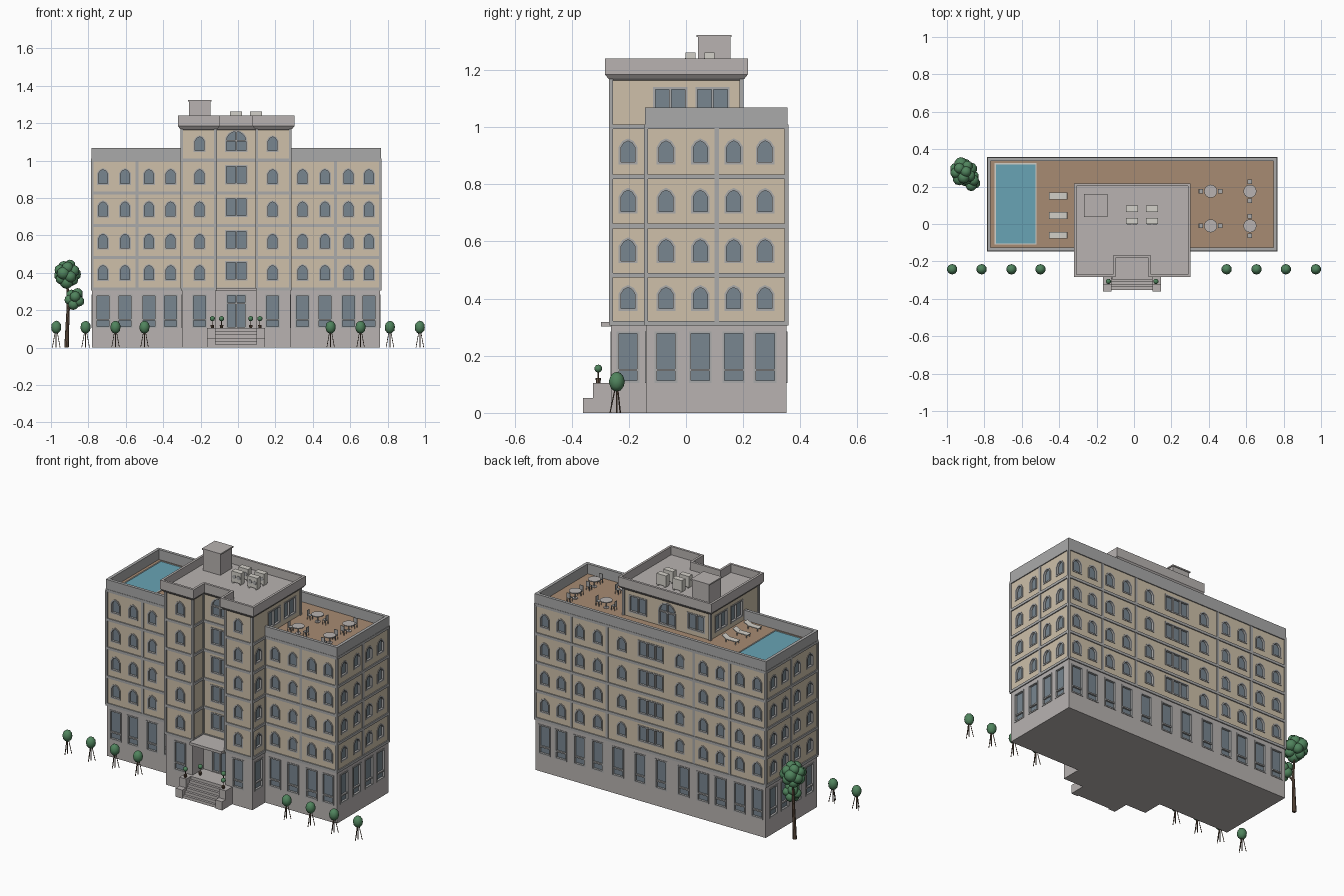
import bpy, bmesh, math, random
from mathutils import Vector, Matrix

if "Cube" in bpy.data.objects:
    bpy.data.objects.remove(bpy.data.objects["Cube"])

random.seed(4)


def mat(name, c):
    m = bpy.data.materials.new(name)
    m.diffuse_color = (*c, 1)
    m.use_nodes = True
    m.node_tree.nodes["Principled BSDF"].inputs["Base Color"].default_value = m.diffuse_color
    return m


CREAM = mat("cream", (0.62, 0.53, 0.40))
GLASS = mat("glass", (0.19, 0.24, 0.28))
DECK = mat("deck", (0.39, 0.26, 0.17))
WATER = mat("water", (0.14, 0.37, 0.46))
LEAF = mat("leaf", (0.08, 0.23, 0.11))
BARK = mat("bark", (0.14, 0.09, 0.06))
STONE = mat("stone", (0.48, 0.45, 0.44))
TRIM = mat("trim", (0.40, 0.40, 0.40))
PALE = mat("pale", (0.65, 0.63, 0.58))


def offset(pts, d):
    out = []
    for i, p in enumerate(pts):
        a = Vector(p) - Vector(pts[i - 1])
        b = Vector(pts[(i + 1) % len(pts)]) - Vector(p)
        n1, n2 = Vector((a.y, -a.x)).normalized(), Vector((b.y, -b.x)).normalized()
        out.append(Vector(p) + (n1 + n2) * d / (1 + n1.dot(n2)))
    return out


class Part:
    def __init__(self):
        self.bm = bmesh.new()

    def loft(self, pts, rings, wrap=False, cap=True, M=Matrix()):
        n = len(pts)
        R = [[self.bm.verts.new(M @ Vector((p.x, p.y, z))) for p in offset(pts, d)] for d, z in rings]
        pairs = list(zip(R, R[1:])) + ([(R[-1], R[0])] if wrap else [])
        for a, b in pairs:
            for i in range(n):
                j = (i + 1) % n
                self.bm.faces.new((a[i], a[j], b[j], b[i]))
        if cap and not wrap:
            self.bm.faces.new(R[0][::-1])
            self.bm.faces.new(R[-1])
        return self

    def box(self, x0, x1, y0, y1, z0, z1, M=Matrix()):
        return self.loft([(x0, y0), (x1, y0), (x1, y1), (x0, y1)], [(0, z0), (0, z1)], M=M)

    def rod(self, a, b, r0, r1=None, n=6):
        a, b = Vector(a), Vector(b)
        M = Matrix.Translation((a + b) / 2) @ (b - a).to_track_quat('Z', 'Y').to_matrix().to_4x4()
        bmesh.ops.create_cone(self.bm, cap_ends=True, segments=n, radius1=r0,
                              radius2=r0 if r1 is None else r1, depth=(b - a).length, matrix=M)
        return self

    def ball(self, c, r, sz=1.0):
        M = Matrix.Translation(c) @ Matrix.Diagonal((1, 1, sz, 1))
        k = bmesh.ops.create_icosphere(self.bm, subdivisions=2, radius=r, matrix=M)
        for v in k['verts']:
            for f in v.link_faces:
                f.smooth = True
        return self

    def done(self, name, m=None):
        bmesh.ops.recalc_face_normals(self.bm, faces=self.bm.faces)
        me = bpy.data.meshes.new(name)
        self.bm.to_mesh(me)
        self.bm.free()
        if m:
            me.materials.append(m)
        ob = bpy.data.objects.new(name, me)
        bpy.context.collection.objects.link(ob)
        return ob


# footprints
FRONT = [(-.30, -.262), (-.12, -.262), (-.12, -.16), (.10, -.16), (.10, -.262), (.28, -.262)]
MAIN = [(-.78, -.14), (-.30, -.14)] + FRONT + [(.28, -.14), (.76, -.14), (.76, .352), (-.78, .352)]
TOWER = FRONT + [(.28, .195), (-.30, .195)]
RECT = [(-.78, -.14), (.76, -.14), (.76, .352), (-.78, .352)]

# walls
walls = [Part().loft(MAIN, [(0, 0), (0, .315)]).done("ground_floor_walls", STONE),
         Part().loft(MAIN, [(0, .315), (0, 1.003)]).done("upper_walls", CREAM),
         Part().loft(TOWER, [(0, 1.003), (0, 1.17)]).done("tower_top_walls", CREAM)]

# windows: cutter, glass and frame share one profile
cut, glass, frame = Part(), Part(), Part()


def window(x, y, ang, z, w, h, kind="arch", panes=1, sill=0):
    M = Matrix.Translation((x, y, z)) @ Matrix.Rotation(ang, 4, 'Z') @ Matrix.Rotation(math.pi / 2, 4, 'X')
    a = w / 2
    if kind == "arch":
        p = [(-a, 0), (a, 0), (a, h * .68), (a * .6, h * .9), (0, h), (-a * .6, h * .9), (-a, h * .68)]
    elif kind == "round":
        p = [(-a, 0), (a, 0)] + [(a * math.cos(t * math.pi / 8), h - a + a * math.sin(t * math.pi / 8)) for t in range(9)]
    else:
        p = [(-a, 0), (a, 0), (a, h), (-a, h)]
    cut.loft(p, [(0, -.014), (0, .02)], M=M)
    glass.loft(p, [(-.001, -.0135), (-.001, -.010)], M=M)
    frame.loft(p, [(.005, -.001), (.005, .003), (-.003, .003), (-.003, -.012)], cap=False, M=M)
    for i in range(1, panes):
        u = -a + w * i / panes
        frame.box(u - .004, u + .004, 0, h * .98, -.012, .001, M=M)
    if sill:
        frame.box(-a, a, sill - .004, sill + .004, -.012, 0, M=M)


F, B, RT, LF = 0, math.pi, math.pi / 2, -math.pi / 2
WING = [-.722, -.604, -.476, -.36, .345, .465, .59, .70]
LEVELS = [.315, .482, .655, .828]
SPOTS = [(x, -.14, F) for x in WING] + [(x, .352, B) for x in WING] + [(x, -.262, F) for x in (-.205, .185)]
SIDES = [(x, y, a) for x, a in ((.76, RT), (-.78, LF)) for y in (-.07, .05, .167, .277)]
SIDES += [(.28, -.203, RT), (-.30, -.203, LF)]
BACK = [(x, .352, B) for x in (-.205, .185)]
for x, y, a in SPOTS + SIDES + [(x, .352, B) for x in (-.23, -.08, .06, .21)]:
    window(x, y, a, .11, .07, .17, "rect", sill=.04)
for L in LEVELS:
    for x, y, a in SPOTS + SIDES + BACK:
        window(x, y, a, L + .047, .055, .08)
    window(-.01, -.16, F, L + .048, .11, .095, "rect", 2)
    window(-.01, .352, B, L + .048, .16, .09, "rect", 3)
for x in (-.205, .185):
    window(x, -.262, F, 1.05, .055, .08)
    window(x, .195, B, 1.04, .11, .095, "rect", 2)
for y in (-.055, .093):
    window(.28, y, RT, 1.04, .11, .095, "rect", 2)
    window(-.30, y, LF, 1.04, .11, .095, "rect", 2)
window(-.01, -.16, F, 1.05, .11, .108, "round", 2, .055)
window(-.01, .195, B, 1.02, .11, .13, "round", 2, .075)
window(-.01, -.16, F, .107, .10, .175, "rect", 2, .13)
glass.done("window_glass", GLASS)
frame.done("window_frames", TRIM)
cutter = cut.done("window_cutter")
cutter.hide_render = True
cutter.hide_set(True)
for w in walls:
    b = w.modifiers.new("openings", 'BOOLEAN')
    b.operation, b.solver, b.object = 'DIFFERENCE', 'EXACT', cutter

# floor bands and pilasters
bands = Part()
for z in LEVELS + [1.003]:
    bands.loft(MAIN, [(-.002, z - .009), (.006, z - .009), (.006, z + .007), (-.002, z + .007)], wrap=True)
bands.done("floor_bands", TRIM)
pil = Part()
for pts, z0, z1 in ((MAIN, .315, 1.0), (TOWER, 1.0, 1.17)):
    for x, y in pts:
        pil.box(x - .007, x + .007, y - .007, y + .007, z0, z1)
for x in (-.54, .52):
    for y in (-.14, .352):
        pil.box(x - .008, x + .008, y - .004, y + .004, .315, 1.0)
for x in (-.30, .28):
    pil.box(x - .008, x + .008, .348, .356, .315, 1.0)
for x in (-.78, .76):
    pil.box(x - .004, x + .004, .10, .116, .315, 1.0)
pil.done("pilasters", TRIM)

# roofs and parapets
Part().loft(RECT, [(.004, 1.003), (.004, 1.068), (-.014, 1.068), (-.014, 1.003)], wrap=True).done("terrace_parapet", TRIM)
Part().loft(RECT, [(-.01, 1.0), (-.01, 1.008)]).done("terrace_deck", DECK)
Part().loft(TOWER, [(.0, 1.163), (.010, 1.17), (.022, 1.185), (.022, 1.24), (.008, 1.24), (.008, 1.19)]).done("tower_crown", STONE)
Part().box(-.262, -.148, .042, .155, 1.185, 1.315).box(-.267, -.143, .037, .16, 1.315, 1.323).done("roof_access_room", STONE)

# pool
POOL = [(-.738, -.103), (-.527, -.103), (-.527, .318), (-.738, .318)]
Part().loft(POOL, [(.007, 1.006), (.007, 1.014), (0, 1.014), (0, 1.006)], wrap=True).done("pool_rim", PALE)
Part().loft(POOL, [(0, 1.006), (0, 1.011)]).done("pool_water", WATER)

# air conditioners
ac, fans = Part(), Part()
for x in (-.01, .097):
    for y in (.016, .082):
        ac.box(x - .032, x + .032, y - .017, y + .017, 1.198, 1.262)
        for s in (-1, 1):
            ac.box(x + s * .024 - .004, x + s * .024 + .004, y - .017, y + .017, 1.188, 1.2)
            fans.rod((x + s * .015, y - .016, 1.23), (x + s * .015, y - .019, 1.23), .012, n=12)
ac.done("air_conditioners", PALE)
fans.done("air_conditioner_fans", TRIM)

# terrace tables and chairs
Z = 1.008
tab, chair = Part(), Part()
for x, turn in ((.41, 0), (.62, math.pi / 2)):
    for y in (-.01, .175):
        tab.rod((x, y, Z + .042), (x, y, Z + .047), .035, n=16).rod((x, y, Z), (x, y, Z + .042), .004)
        tab.rod((x, y, Z), (x, y, Z + .004), .016, n=10)
        for t in (turn, turn + math.pi):
            M = Matrix.Translation((x, y, Z)) @ Matrix.Rotation(t, 4, 'Z')
            chair.box(.040, .064, -.012, .012, .024, .028, M).box(.061, .064, -.012, .012, .028, .056, M)
            for u in (.040, .061):
                for v in (-.012, .009):
                    chair.box(u, u + .003, v, v + .003, 0, .024, M)
tab.done("terrace_tables", STONE)
chair.done("terrace_chairs", TRIM)

# sun loungers
lounge = Part()
for y in (-.06, .045, .15):
    lounge.box(-.455, -.385, y - .018, y + .018, Z + .016, Z + .021)
    M = Matrix.Translation((-.385, y, Z + .017)) @ Matrix.Rotation(-.5, 4, 'Y')
    lounge.box(0, .034, -.018, .018, 0, .005, M)
    for u in (-.448, -.385):
        for v in (-.016, .013):
            lounge.box(u, u + .004, y + v, y + v + .003, Z, Z + .017)
lounge.done("sun_loungers", PALE)

# entrance stairs, side walls and canopy
st = Part().box(-.12, .10, -.275, -.155, 0, .105)
for i in range(6):
    st.box(-.12, .10, -.352 + i * .0145, -.27, i * .0175, (i + 1) * .0175)
st.done("entrance_stairs", STONE)
sw = Part()
for x in (-.165, .10):
    sw.box(x, x + .045, -.325, -.26, 0, .105).box(x, x + .045, -.36, -.325, 0, .052)
sw.done("stair_walls", STONE)
Part().box(-.118, .098, -.297, -.155, .302, .318).done("entrance_canopy", STONE)

# potted shrubs by the entrance
pot, shrub = Part(), Part()
for x, y in ((-.137, -.307), (.117, -.307), (-.088, -.235), (.068, -.235)):
    pot.rod((x, y, .104), (x, y, .122), .007, .010, 8).rod((x, y, .12), (x, y, .145), .002)
    shrub.ball((x, y, .155), .014)
pot.done("shrub_pots", BARK)
shrub.done("pot_shrubs", LEAF)

# row of small staked trees
crown, stakes = Part(), Part()
for x in (-.972, -.815, -.655, -.50, .495, .655, .812, .972):
    crown.ball((x, -.242, .109), .028, 1.25)
    stakes.rod((x, -.242, 0), (x, -.242, .09), .003)
    for k in range(3):
        t = k * 2.094 + .5
        c, s = math.cos(t), math.sin(t)
        stakes.rod((x + .024 * c, -.242 + .024 * s, 0), (x + .006 * c, -.242 + .006 * s, .085), .002)
crown.done("small_tree_crowns", LEAF)
stakes.done("small_tree_stakes", BARK)

# large tree
Part().rod((-.917, .27, 0), (-.908, .27, .22), .012, .008, 8).rod((-.908, .27, .22), (-.912, .28, .38), .008, .004) \
    .rod((-.91, .27, .19), (-.875, .235, .26), .006, .003).done("large_tree_trunk", BARK)
leaves = Part()
for c, n, s, r in (((-.914, .28, .395), 16, .044, .033), ((-.873, .233, .26), 8, .03, .028)):
    for i in range(n):
        h = 1 - 2 * (i + .5) / n
        q, t = math.sqrt(1 - h * h), i * 2.4
        leaves.ball((c[0] + s * q * math.cos(t), c[1] + s * q * math.sin(t), c[2] + s * 1.1 * h), r * random.uniform(.85, 1.1))
leaves.done("large_tree_leaves", LEAF)
